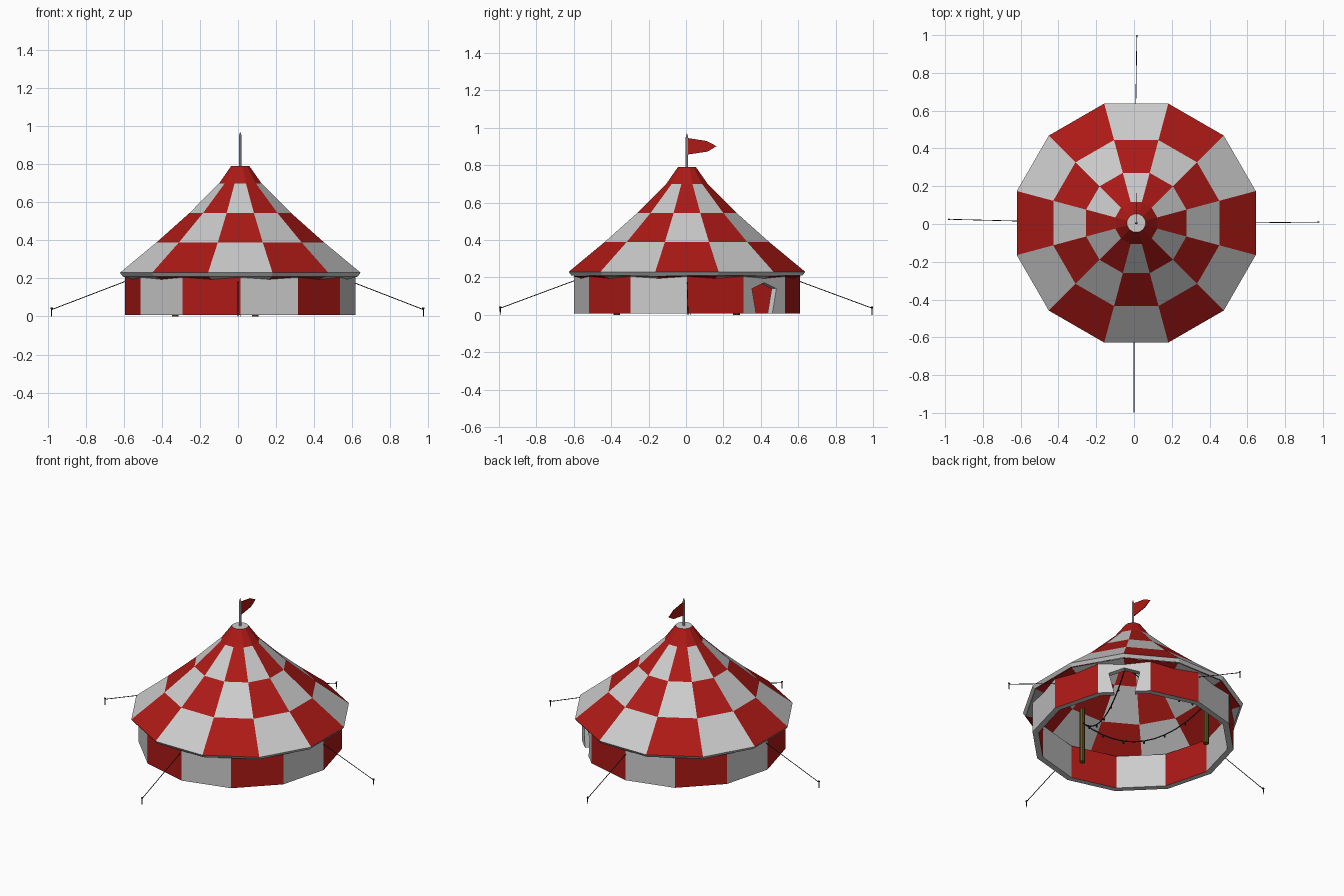
import bpy, bmesh, math
from mathutils import Vector

if "Cube" in bpy.data.objects:
    bpy.data.objects.remove(bpy.data.objects["Cube"])

CX, CY = 0.012, 0.005          # tent axis
N = 12


def mat(name, col):
    m = bpy.data.materials.new(name)
    m.diffuse_color = (*col, 1)
    m.use_nodes = True
    m.node_tree.nodes["Principled BSDF"].inputs["Base Color"].default_value = m.diffuse_color
    return m


RED = mat("red_canvas", (0.42, 0.01, 0.008))
WHITE = mat("white_canvas", (0.8, 0.8, 0.8))
WOOD = mat("wood", (0.14, 0.09, 0.012))
DARK = mat("dark_rope", (0.02, 0.02, 0.02))


def finish(name, bm, mats=()):
    me = bpy.data.meshes.new(name)
    bm.to_mesh(me)
    bm.free()
    ob = bpy.data.objects.new(name, me)
    bpy.context.collection.objects.link(ob)
    for m in mats:
        me.materials.append(m)
    return ob


def canvas(name, profile, phase, thick, color, cap=False):
    """Lathe a bottom-to-top (r, z) profile into coloured panels with thickness."""
    bm = bmesh.new()
    rings = []
    for r, z in profile:
        rings.append([bm.verts.new((CX + r * math.cos(math.radians(30 * i + phase)),
                                    CY + r * math.sin(math.radians(30 * i + phase)), z))
                      for i in range(N)])
    for j in range(len(rings) - 1):
        a, b = rings[j], rings[j + 1]
        for i in range(N):
            k = (i + 1) % N
            f = bm.faces.new((a[i], a[k], b[k], b[i]))
            f.material_index = color(i, j)
    if cap:
        bm.faces.new(rings[-1]).material_index = 1
    ob = finish(name, bm, (RED, WHITE))
    if thick:
        s = ob.modifiers.new("thickness", 'SOLIDIFY')
        s.thickness, s.offset, s.use_even_offset = thick, -1, True
        s.material_offset_rim = 1
    return ob


def rod(name, p, q, r1, r2=None, sides=8, m=None):
    p, q = Vector(p), Vector(q)
    d = q - p
    bpy.ops.mesh.primitive_cone_add(vertices=sides, radius1=r1, radius2=r1 if r2 is None else r2,
                                    depth=d.length, location=(p + q) / 2,
                                    rotation=d.to_track_quat('Z', 'Y').to_euler())
    ob = bpy.context.object
    ob.name = name
    if m:
        ob.data.materials.append(m)
    return ob


# checkered roof with an all-red crown
canvas("roof", [(0.655, 0.23), (0.455, 0.39), (0.275, 0.545), (0.115, 0.70), (0.05, 0.79)],
       -15, 0.025, lambda i, j: 0 if j == 3 else (i + j) % 2, cap=True)

# sloping strip under the eaves
canvas("eave_strip", [(0.585, 0.195), (0.637, 0.209)], -15, 0, lambda i, j: i % 2)

# striped wall
wall = canvas("wall", [(0.605, 0.008), (0.605, 0.225)], 0, 0.036, lambda i, j: i % 2)

# five-sided doorway cut in the back right panel
bm = bmesh.new()
outline = [(-0.055, -0.02), (0.055, -0.02), (0.092, 0.14), (0, 0.172), (-0.092, 0.14)]
c = math.sqrt(0.5)
face = bm.faces.new([bm.verts.new((CX + 0.5 * c - s * c, CY + 0.5 * c + s * c, z)) for s, z in outline])
ext = bmesh.ops.extrude_face_region(bm, geom=[face])
bmesh.ops.translate(bm, vec=(0.15 * c, 0.15 * c, 0),
                    verts=[v for v in ext["geom"] if isinstance(v, bmesh.types.BMVert)])
bmesh.ops.recalc_face_normals(bm, faces=bm.faces)
cutter = finish("door_cutter", bm, (WHITE,))
cutter.hide_render = True
cutter.hide_set(True)
b = wall.modifiers.new("doorway", 'BOOLEAN')
b.operation, b.object, b.solver = 'DIFFERENCE', cutter, 'EXACT'

# flagpole and pennant
rod("flagpole", (CX, CY, 0.78), (CX, CY, 0.95), 0.007)
rod("flagpole_tip", (CX, CY, 0.95), (CX, CY, 0.97), 0.007, 0.001)
bm = bmesh.new()
pts = [(0, 0.857), (0.11, 0.873), (0.158, 0.902), (0.105, 0.93), (0, 0.946)]
face = bm.faces.new([bm.verts.new((CX - 0.002, CY + y, z)) for y, z in pts])
ext = bmesh.ops.extrude_face_region(bm, geom=[face])
bmesh.ops.translate(bm, vec=(0.004, 0, 0),
                    verts=[v for v in ext["geom"] if isinstance(v, bmesh.types.BMVert)])
bmesh.ops.recalc_face_normals(bm, faces=bm.faces)
finish("pennant", bm, (RED,))

# guy ropes with hooked pegs
for n, (x, y) in {"right": (0.975, 0.01), "back": (0.015, 0.995),
                  "left": (-0.98, 0.025), "front": (0, -0.993)}.items():
    d = Vector((x, y, 0)).normalized()
    base = Vector((x, y, 0))
    rod(n + "_peg", base, base + Vector((0, 0, 0.045)), 0.002, 0.004, 6, DARK)
    rod(n + "_peg_head", base - d * 0.007 + Vector((0, 0, 0.043)),
        base + d * 0.006 + Vector((0, 0, 0.043)), 0.003, sides=6, m=DARK)
    rod(n + "_guy_rope", base + Vector((0, 0, 0.036)), d * 0.57 + Vector((0, 0, 0.193)),
        0.0022, sides=6, m=DARK)

# inner poles
POLES = [Vector((0.09, -0.37, 0)), Vector((-0.33, 0.27, 0))]
for i, p in enumerate(POLES):
    rod("inner_pole_%d" % (i + 1), p, p + Vector((0, 0, 0.36)), 0.018, sides=10, m=WOOD)


# sagging light strings between poles and doorway
def light_string(name, p, q, sag, steps=12):
    pts = [p.lerp(q, t / steps) - Vector((0, 0, 4 * sag * (t / steps) * (1 - t / steps)))
           for t in range(steps + 1)]
    cu = bpy.data.curves.new(name, 'CURVE')
    cu.dimensions, cu.bevel_depth, cu.bevel_resolution = '3D', 0.004, 0
    sp = cu.splines.new('POLY')
    sp.points.add(steps)
    for s, v in zip(sp.points, pts):
        s.co = (*v, 1)
    cu.materials.append(DARK)
    bpy.context.collection.objects.link(bpy.data.objects.new(name, cu))
    for i, v in enumerate(pts[2:-1:2]):
        rod("%s_bulb_%d" % (name, i + 1), v, v - Vector((0, 0, 0.016)), 0.004, 0.006, 6, DARK)


a, b = (p + Vector((0, 0, 0.27)) for p in POLES)
door = Vector((0.40, 0.40, 0.20))
light_string("pole_lights", a, b, 0.19)
light_string("door_lights_1", a, door, 0.16)
light_string("door_lights_2", door, b, 0.06)
